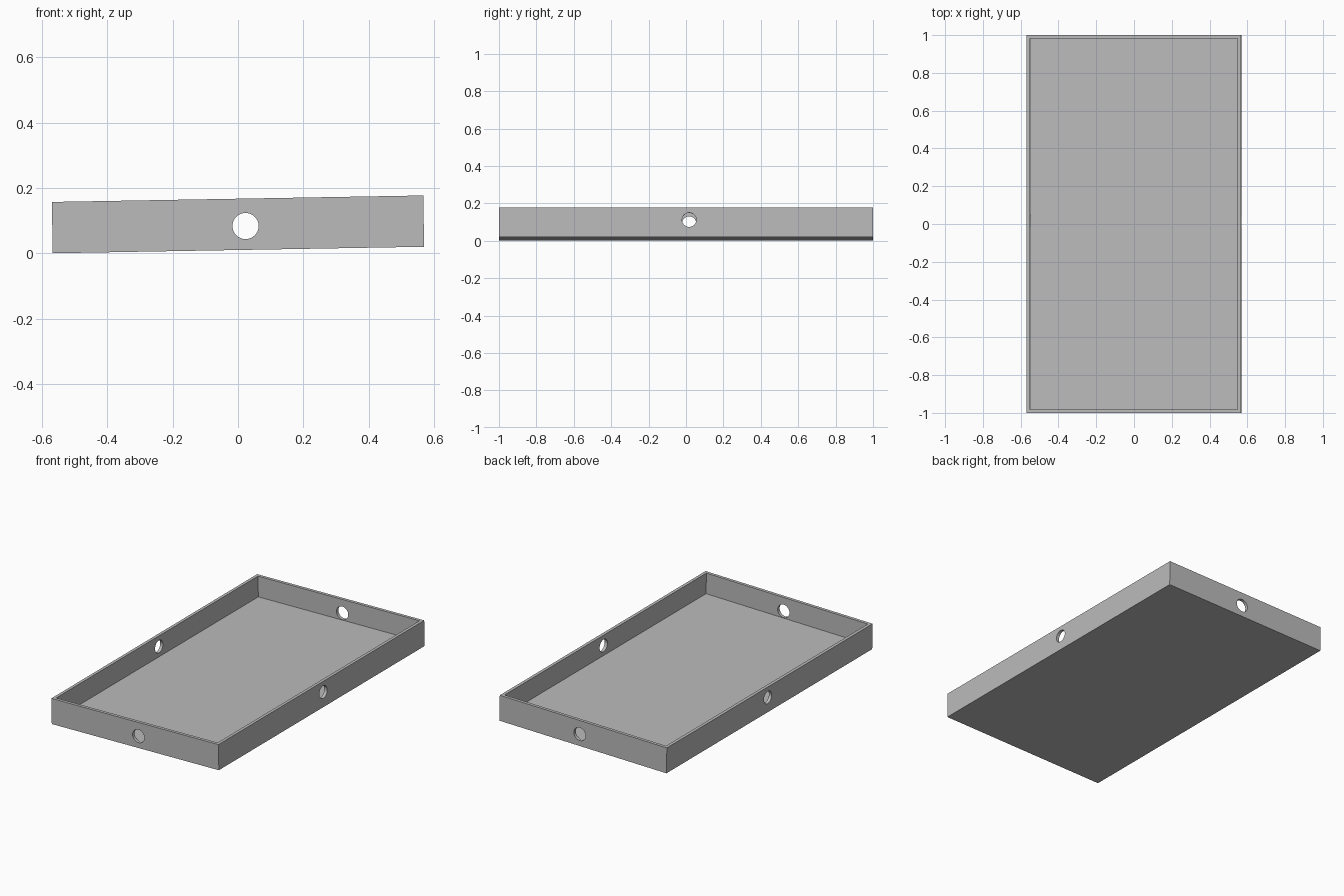
import bpy
import bmesh
from math import radians
from mathutils import Matrix, Vector

if "Cube" in bpy.data.objects:
    bpy.data.objects.remove(bpy.data.objects["Cube"])

WIDTH, LENGTH, HEIGHT = 1.137, 2.0, 0.157
WALL, FLOOR = 0.027, 0.03
TILT = radians(1)

grey = bpy.data.materials.new("plain grey")
grey.use_nodes = True
colour = (0.5, 0.5, 0.5, 1)
grey.diffuse_color = colour
grey.node_tree.nodes["Principled BSDF"].inputs["Base Color"].default_value = colour


def make_object(name, bm):
    mesh = bpy.data.meshes.new(name)
    bm.to_mesh(mesh)
    bm.free()
    mesh.materials.append(grey)
    obj = bpy.data.objects.new(name, mesh)
    bpy.context.collection.objects.link(obj)
    return obj


def drill(name, radius, length, centre, axis):
    bm = bmesh.new()
    turn = Matrix.Rotation(radians(90), 4, axis)
    bmesh.ops.create_cone(bm, cap_ends=True, segments=64, radius1=radius,
                          radius2=radius, depth=length,
                          matrix=Matrix.Translation(centre) @ turn)
    obj = make_object(name, bm)
    obj.hide_render = True
    return obj


# Open tray: box with its top face inset and sunk to the floor
bm = bmesh.new()
bmesh.ops.create_cube(bm, size=1)
bmesh.ops.scale(bm, vec=(WIDTH, LENGTH, HEIGHT), verts=bm.verts)
bmesh.ops.translate(bm, vec=(0, 0, HEIGHT / 2), verts=bm.verts)
bm.normal_update()
top = max(bm.faces, key=lambda f: f.calc_center_median().z)
bmesh.ops.inset_individual(bm, faces=[top], thickness=WALL)
sunk = bmesh.ops.extrude_discrete_faces(bm, faces=[top])["faces"][0]
bmesh.ops.translate(bm, vec=(0, 0, FLOOR - HEIGHT), verts=sunk.verts)
bmesh.ops.recalc_face_normals(bm, faces=bm.faces)
tray = make_object("tray", bm)

# Round holes through the end walls and the side walls
cutters = [
    drill("end_hole_cutter", 0.04, LENGTH + 1, (0.023, 0, 0.073), "X"),
    drill("side_hole_cutter", 0.038, WIDTH + 1, (0, 0.017, 0.092), "Y"),
]
bpy.context.view_layer.objects.active = tray
for cutter in cutters:
    mod = tray.modifiers.new(cutter.name, "BOOLEAN")
    mod.operation = "DIFFERENCE"
    mod.solver = "EXACT"
    mod.object = cutter
    bpy.ops.object.modifier_apply(modifier=mod.name)
    bpy.data.objects.remove(cutter)

# Slight sideways lean, then centred and set on the ground
tray.data.transform(Matrix.Rotation(-TILT, 4, "Y"))
xs = [v.co.x for v in tray.data.vertices]
lowest = min(v.co.z for v in tray.data.vertices)
tray.data.transform(Matrix.Translation(Vector((-(min(xs) + max(xs)) / 2, 0, -lowest))))

bpy.ops.object.select_all(action="DESELECT")
tray.select_set(True)
bpy.ops.object.shade_smooth_by_angle(angle=radians(30))
